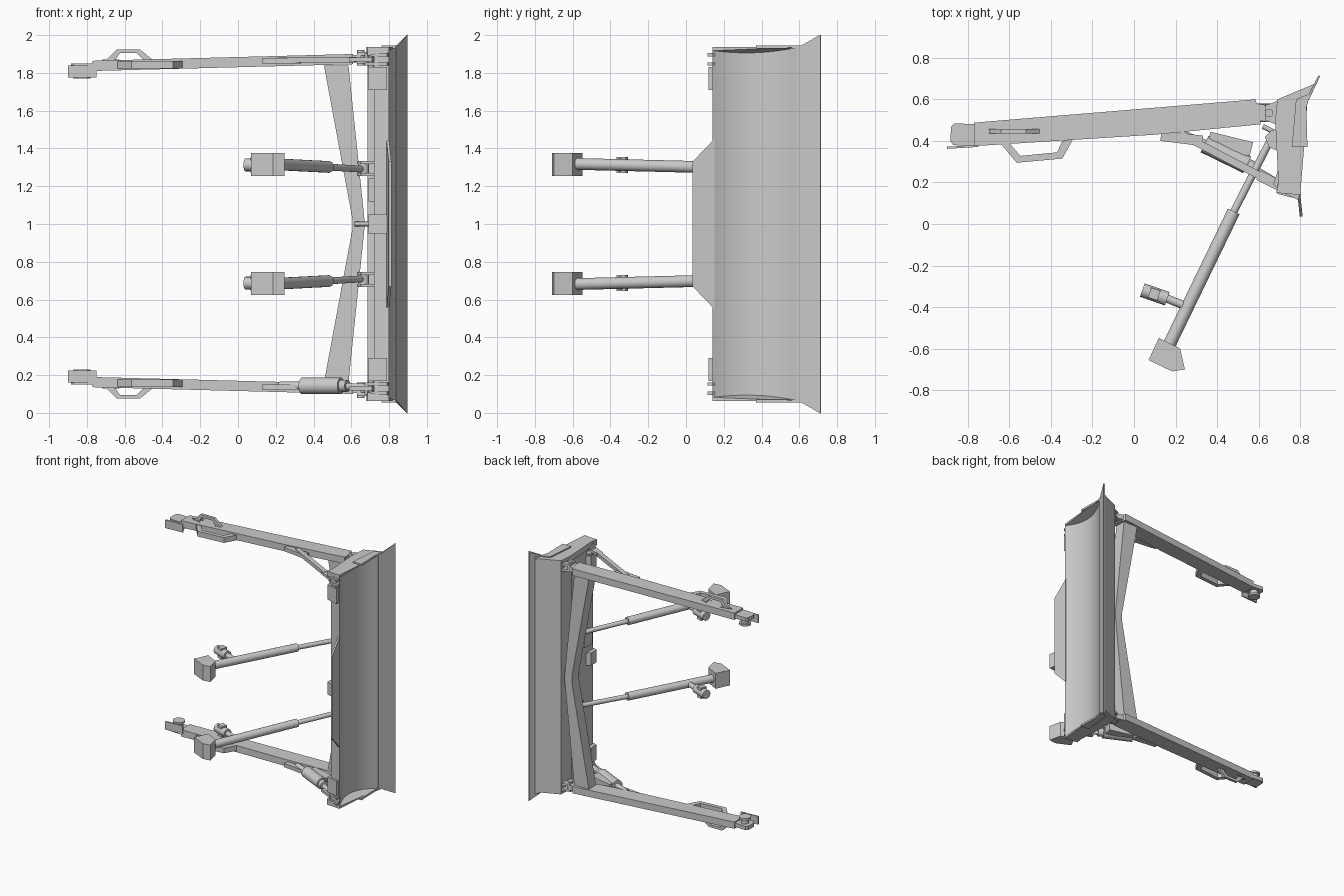
import bpy, bmesh, math
from mathutils import Vector, Matrix


def finish(bm, name, mirror=True, smooth=False):
    """Optionally mirror about z = 1, then make the object."""
    if mirror:
        geo = bmesh.ops.duplicate(bm, geom=bm.verts[:] + bm.edges[:] + bm.faces[:])["geom"]
        for v in geo:
            if isinstance(v, bmesh.types.BMVert):
                v.co.z = 2 - v.co.z
    bmesh.ops.recalc_face_normals(bm, faces=bm.faces[:])
    me = bpy.data.meshes.new(name)
    bm.to_mesh(me)
    bm.free()
    ob = bpy.data.objects.new(name, me)
    bpy.context.collection.objects.link(ob)
    if smooth:
        bpy.context.view_layer.objects.active = ob
        ob.select_set(True)
        bpy.ops.object.shade_smooth_by_angle(angle=math.radians(35))
        ob.select_set(False)
    return ob


def prism(name, pts, lo, hi, plane="xy", mirror=True, smooth=False):
    """Extrude a profile; lo / hi may be functions of x for tilted faces."""
    bm = bmesh.new()
    rings = []
    for lim in (lo, hi):
        ring = []
        for a, b in pts:
            d = lim(a) if callable(lim) else lim
            ring.append(bm.verts.new((a, b, d) if plane == "xy" else (a, d, b)))
        rings.append(ring)
    bm.faces.new(rings[0])
    bm.faces.new(rings[1][::-1])
    n = len(pts)
    for i in range(n):
        j = (i + 1) % n
        bm.faces.new((rings[0][i], rings[0][j], rings[1][j], rings[1][i]))
    return finish(bm, name, mirror, smooth)


def box(name, x0, x1, y0, y1, z0, z1, mirror=True):
    return prism(name, [(x0, y0), (x1, y0), (x1, y1), (x0, y1)], z0, z1, "xy", mirror)


def rod(name, p, q, r, mirror=True, segs=16, r2=None):
    p, q = Vector(p), Vector(q)
    d = q - p
    m = Matrix.Translation((p + q) / 2) @ d.to_track_quat("Z", "Y").to_matrix().to_4x4()
    bm = bmesh.new()
    bmesh.ops.create_cone(bm, cap_ends=True, segments=segs, radius1=r,
                          radius2=r if r2 is None else r2, depth=d.length, matrix=m)
    return finish(bm, name, mirror, True)


def bar(name, p, q, w, z0, z1, mirror=True):
    """Flat bar in the xy plane."""
    p, q = Vector(p), Vector(q)
    d = (q - p).normalized() * w / 2
    n = Vector((-d.y, d.x))
    return prism(name, [tuple(v) for v in (p + n, q + n, q - n, p - n)], z0, z1, "xy", mirror)


# ---- Blade: curved mouldboard, back box, ends, cutting edge ----
front = []
for i in range(13):
    t = i / 12
    front.append((0.80 + 0.035 * t - 0.28 * t * (1 - t), 0.145 + 0.445 * t))
back = [(x - 0.012, y) for x, y in front][::-1]
prism("mouldboard", front + back, 0.07, 1.93, mirror=False, smooth=True)
prism("blade_lower_box", [(0.69, 0.60), (0.685, 0.47), (0.745, 0.45), (0.83, 0.585),
                          (0.87, 0.675)], 0.07, 1.93, mirror=False)
prism("blade_top_rim", [(0.72, 0.15), (0.80, 0.14), (0.772, 0.2), (0.72, 0.2)],
      0.08, 1.92, mirror=False)
prism("blade_back_plate", [(0.72, 0.19), (0.732, 0.19), (0.742, 0.46), (0.73, 0.46)],
      0.08, 1.92, mirror=False)
prism("blade_end", [(0.69, 0.60), (0.68, 0.5), (0.695, 0.2), (0.685, 0.15), (0.80, 0.14),
                    (0.82, 0.38), (0.835, 0.59), (0.87, 0.675)],
      lambda x: 1.935 - 0.5 * (0.835 - x) if x > 0.75 else 1.89, 1.936)
prism("end_wear_plate", [(0.76, 0.37), (0.835, 0.37), (0.83, 0.56), (0.85, 0.63), (0.78, 0.60)],
      1.93, 1.946)
prism("cutting_edge", [(0.822, 0.59), (0.836, 0.585), (0.897, 0.713), (0.888, 0.715)],
      lambda x: 0.07 - (x - 0.83) * 1.1 if x > 0.84 else 0.07,
      lambda x: 1.93 + (x - 0.83) * 1.1 if x > 0.84 else 1.93, mirror=False)

# Raised spill guard on the top edge of the blade
bm = bmesh.new()
rings = []
for off in (0, -0.014):
    rings.append([bm.verts.new((x + off, y, z)) for x, y, z in
                  ((0.80, 0.15, 0.55), (0.812, 0.035, 0.67), (0.812, 0.035, 1.33), (0.80, 0.15, 1.45))])
bm.faces.new(rings[0])
bm.faces.new(rings[1][::-1])
for i in range(4):
    j = (i + 1) % 4
    bm.faces.new((rings[0][i], rings[0][j], rings[1][j], rings[1][i]))
finish(bm, "spill_guard", False)

# Lugs along the blade back
lug = [(0.69, 0.145), (0.79, 0.12), (0.79, 0.15), (0.74, 0.24), (0.69, 0.22)]
prism("blade_lug", lug, 1.71, 1.83)
prism("centre_lug", lug, 0.95, 1.05, mirror=False)
box("valve_box", 0.69, 0.73, 0.2, 0.3, 1.12, 1.24, mirror=False)

# ---- Push arms ----
mid = lambda x: 1.837 + (x + 0.77) * 0.026
prism("push_arm", [(-0.77, 0.375), (0.1, 0.43), (0.61, 0.48), (0.61, 0.52), (0.585, 0.60), (-0.77, 0.488)],
      lambda x: mid(x) - 0.027, lambda x: mid(x) + 0.027)
prism("arm_end_lug", [(-0.765, 0.375), (-0.87, 0.38), (-0.885, 0.40), (-0.88, 0.47),
                      (-0.865, 0.485), (-0.765, 0.48)], 1.82, 1.85)
rod("arm_trunnion", (-0.825, 0.43, 1.775), (-0.825, 0.43, 1.825), 0.03)
rod("trunnion_cap", (-0.825, 0.43, 1.77), (-0.825, 0.43, 1.785), 0.045)
bar("trunnion_strip", (-0.90, 0.367), (-0.75, 0.376), 0.01, 1.775, 1.84)

# Arm steps: one on the outer side, one on the upper edge
prism("outer_step", [(-0.71, 1.855), (-0.64, 1.925), (-0.52, 1.925), (-0.44, 1.86), (-0.49, 1.86),
                     (-0.535, 1.905), (-0.625, 1.905), (-0.655, 1.86)], 0.435, 0.458, "xz")
for a, b in ((-0.72, -0.63), (-0.43, -0.52)):
    prism("step_foot", [(a, 0.447), (b, 0.472), (b + (a - b) * 0.2, 0.447), (b, 0.42)], 1.85, 1.872)
prism("upper_step", [(-0.64, 0.385), (-0.565, 0.295), (-0.345, 0.315), (-0.295, 0.405), (-0.345, 0.40),
                     (-0.37, 0.345), (-0.548, 0.328), (-0.595, 0.385)], 1.822, 1.864)

# Joints between arms and blade
prism("arm_joint", [(0.59, 0.50), (0.65, 0.49), (0.65, 0.57), (0.59, 0.58)], 1.855, 1.895)
for z in (1.85, 1.892):
    prism("joint_fork", [(0.63, 0.50), (0.71, 0.47), (0.71, 0.60), (0.63, 0.57)], z, z + 0.018)
rod("joint_pin", (0.65, 0.535, 1.84), (0.65, 0.535, 1.92), 0.02)

# ---- V-shaped cross beam with centre link ----
prism("cross_beam", [(0.455, 1.84), (0.605, 1.03), (0.605, 0.97), (0.455, 0.16), (0.585, 0.16),
                     (0.672, 1.0), (0.585, 1.84)], 0.49, 0.58, "xz", mirror=False)
rod("centre_link", (0.62, 0.47, 1.0), (0.72, 0.42, 1.0), 0.012, False)

# ---- Diagonal braces: plain link at one end, tilt cylinder at the other ----
bar("brace_link", (0.22, 0.435), (0.62, 0.225), 0.036, 1.855, 1.885, False)
bar("brace_bracket", (0.13, 0.425), (0.33, 0.40), 0.05, 1.85, 1.88)
rod("tilt_barrel", (0.34, 0.385, 0.143), (0.545, 0.285, 0.143), 0.044, False, 20)
bar("tilt_valve_block", (0.36, 0.41), (0.565, 0.36), 0.07, 0.11, 0.17, False)
rod("tilt_gland", (0.545, 0.285, 0.143), (0.58, 0.265, 0.143), 0.032, False)
rod("tilt_rod", (0.57, 0.27, 0.14), (0.72, 0.18, 0.135), 0.018, False)
rod("tilt_tail", (0.22, 0.435, 0.143), (0.35, 0.38, 0.143), 0.022, False)
bar("brace_eye", (0.60, 0.235), (0.72, 0.175), 0.05, 1.86, 1.882)
for z in (1.838, 1.886):
    prism("brace_fork", [(0.67, 0.19), (0.70, 0.16), (0.79, 0.115), (0.80, 0.15), (0.74, 0.22), (0.69, 0.25)],
          z, z + 0.018)
rod("brace_pin", (0.705, 0.185, 1.83), (0.705, 0.185, 1.92), 0.016)

# ---- Lift cylinders ----
rod("lift_rod", (0.47, 0.04, 1.302), (0.665, 0.42, 1.29), 0.018)
rod("lift_barrel", (0.17, -0.58, 1.318), (0.48, 0.06, 1.302), 0.031, segs=20)
rod("lift_rod_eye", (0.665, 0.41, 1.26), (0.665, 0.41, 1.33), 0.028)
for z in (1.255, 1.318):
    prism("lift_fork", [(0.63, 0.42), (0.65, 0.37), (0.74, 0.33), (0.74, 0.47), (0.66, 0.45)], z, z + 0.016)
prism("lift_cap", [(0.07, -0.655), (0.12, -0.548), (0.222, -0.60), (0.245, -0.70), (0.185, -0.71)],
      1.253, 1.376)
rod("lift_trunnion", (0.04, -0.318, 1.313), (0.16, -0.36, 1.313), 0.034)
rod("trunnion_neck", (0.15, -0.355, 1.313), (0.235, -0.39, 1.313), 0.02)
bar("trunnion_key", (0.075, -0.33), (0.12, -0.345), 0.05, 1.27, 1.356)
